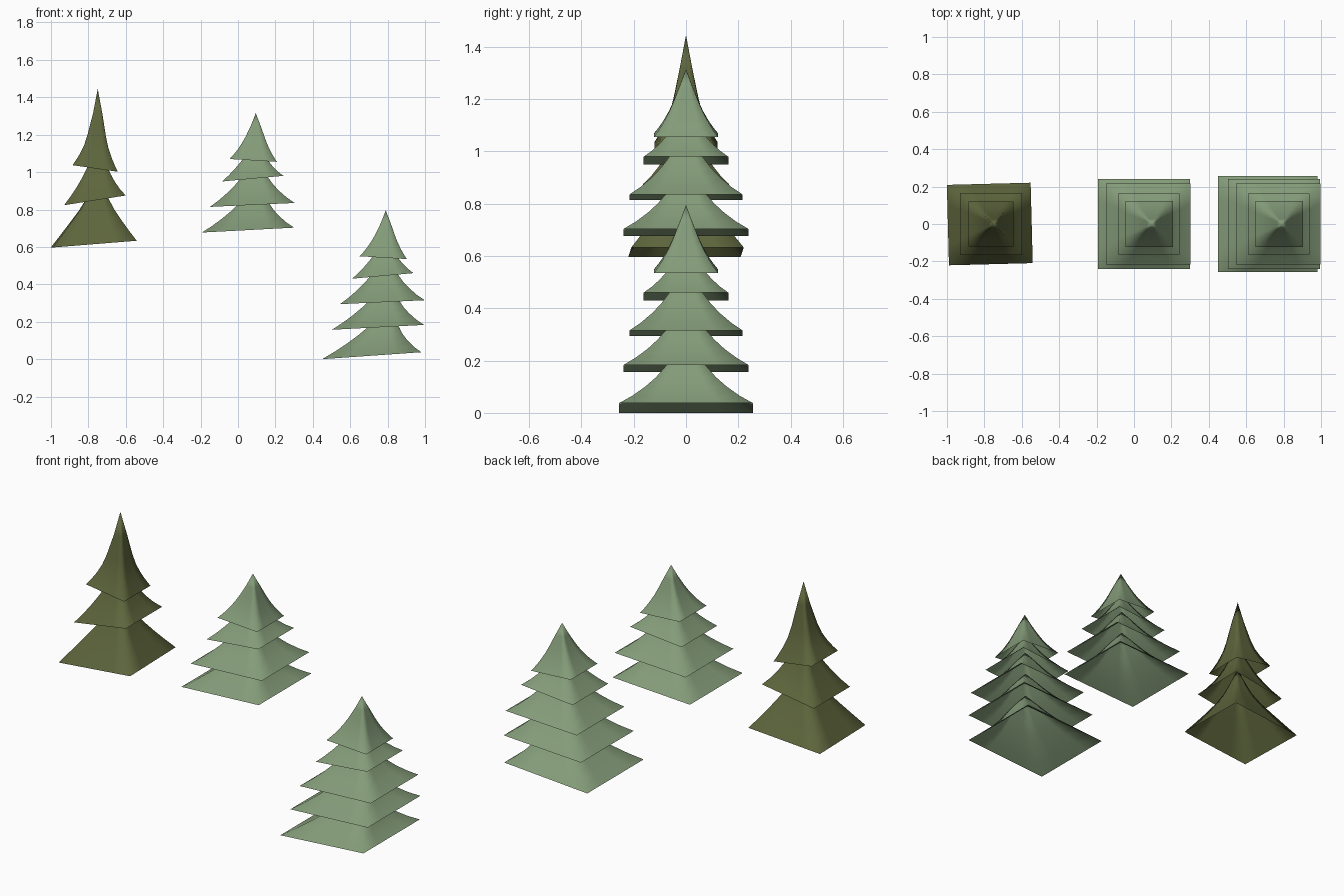
import bpy, bmesh, math

if "Cube" in bpy.data.objects:
    bpy.data.objects.remove(bpy.data.objects["Cube"])


def material(name, rgb):
    m = bpy.data.materials.new(name)
    m.diffuse_color = (*rgb, 1)
    m.use_nodes = True
    m.node_tree.nodes["Principled BSDF"].inputs["Base Color"].default_value = m.diffuse_color
    return m


SAGE = material("sage_green", (0.23, 0.33, 0.19))
OLIVE = material("olive_green", (0.11, 0.13, 0.045))

# Flared tier profiles: (fraction of base half width, fraction of height)
SKIRT = [(1, 0), (.8, .13), (.61, .28), (.45, .43), (.33, .57), (.17, .78), (0, 1)]
CROWN = [(1, 0), (.86, .09), (.71, .2), (.53, .36), (.40, .5), (.21, .73), (0, 1)]
TALL_SKIRT = [(1, 0), (.81, .14), (.60, .3), (.40, .46), (.25, .61), (.12, .8), (0, 1)]
TALL_CROWN = [(1, 0), (.86, .07), (.70, .16), (.53, .28), (.40, .42), (.2, .7), (0, 1)]
SEG = 4  # segments along each square side


def square_ring():
    corners = [(-1, -1), (1, -1), (1, 1), (-1, 1)]
    pts = []
    for i in range(4):
        a, b = corners[i], corners[(i + 1) % 4]
        for k in range(SEG):
            t = k / SEG
            pts.append((a[0] + (b[0] - a[0]) * t, a[1] + (b[1] - a[1]) * t))
    return pts


def tier(name, left, right, half_y, apex, profile, mat, twist=0):
    """Open square skirt; left/right are the (x, z) ends of its tilted rim."""
    (xl, zl), (xr, zr) = left, right
    cx, cz = (xl + xr) / 2, (zl + zr) / 2
    hx, dz = (xr - xl) / 2, (zr - zl) / 2
    c, s = math.cos(twist), math.sin(twist)
    bm = bmesh.new()
    rings = []
    for w, t in profile[:-1]:
        mx = cx + (apex[0] - cx) * min(1, t * 1.5)
        mz = cz + (apex[1] - cz) * t
        ring = []
        for u, v in square_ring():
            x, y = u * hx * w, v * half_y * w
            ring.append(bm.verts.new((mx + c * x - s * y, s * x + c * y,
                                      mz + u * w * dz * (1 - t))))
        rings.append(ring)
    tip = bm.verts.new((apex[0], 0, apex[1]))
    n = 4 * SEG
    for a, b in zip(rings, rings[1:]):
        for i in range(n):
            j = (i + 1) % n
            bm.faces.new((a[i], a[j], b[j], b[i]))
    for i in range(n):
        bm.faces.new((rings[-1][i], rings[-1][(i + 1) % n], tip))
    for f in bm.faces:
        f.smooth = True
    me = bpy.data.meshes.new(name)
    bm.to_mesh(me)
    bm.free()
    me.materials.append(mat)
    ob = bpy.data.objects.new(name, me)
    bpy.context.collection.objects.link(ob)


# Sage trees: the same tiers from the bottom up; the middle tree drops the lowest
SAGE_TIERS = [
    ((.45, .00), (.98, .037), .257, (.785, .28), SKIRT),
    ((.502, .157), (.995, .183), .24, (.785, .42), SKIRT),
    ((.545, .294), (.998, .315), .217, (.785, .555), SKIRT),
    ((.61, .43), (.938, .46), .162, (.787, .66), SKIRT),
    ((.65, .55), (.903, .535), .122, (.79, .795), CROWN),
]


def sage_tree(name, dx, dz, first):
    for i, (l, r, hy, ap, prof) in enumerate(SAGE_TIERS[first:]):
        l, r, ap = [(p[0] + dx, p[1] + dz) for p in (l, r, ap)]
        tier(f"{name}_tier_{i + 1}", l, r, hy, ap, prof, SAGE)


sage_tree("right_tree", 0, 0, 0)
sage_tree("middle_tree", -.695, .52, 1)

# Olive tree: three taller tiers
tier("left_tree_tier_1", (-.995, .597), (-.547, .633), .215, (-.75, 1.02),
     TALL_SKIRT, OLIVE, math.radians(1.5))
tier("left_tree_tier_2", (-.93, .823), (-.60, .875), .165, (-.75, 1.16),
     SKIRT, OLIVE)
tier("left_tree_tier_3", (-.885, 1.037), (-.643, 1.002), .12, (-.75, 1.445),
     TALL_CROWN, OLIVE)
